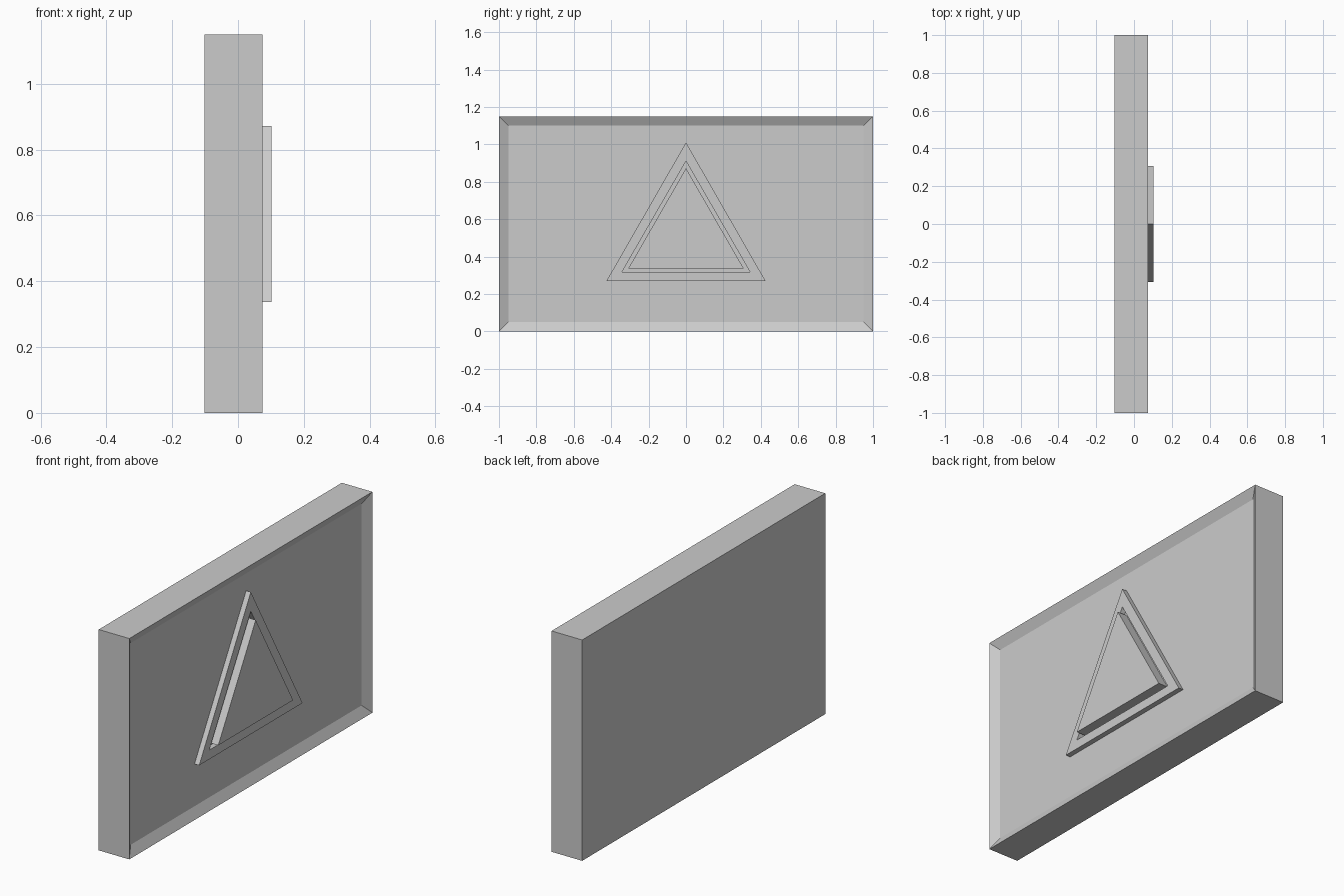
import bpy, bmesh

if "Cube" in bpy.data.objects:
    bpy.data.objects.remove(bpy.data.objects["Cube"])

FRONT, FLOOR, BACK, TIP = 0.074, 0.047, -0.102, 0.102


def finish(bm, name):
    bmesh.ops.recalc_face_normals(bm, faces=bm.faces)
    mesh = bpy.data.meshes.new(name)
    bm.to_mesh(mesh)
    bm.free()
    obj = bpy.data.objects.new(name, mesh)
    bpy.context.collection.objects.link(obj)
    return obj


def triangle(half_width, base, apex):
    return [(-half_width, base), (half_width, base), (0, apex)]


def prism(name, outer, x0, x1, inner=None):
    """Extrude a y-z outline along x, optionally with a matching hole."""
    bm = bmesh.new()
    n = len(outer)

    def loop(points, x):
        return [bm.verts.new((x, y, z)) for y, z in points]

    def bridge(a, b):
        for i in range(n):
            j = (i + 1) % n
            bm.faces.new((a[i], a[j], b[j], b[i]))

    back, front = loop(outer, x0), loop(outer, x1)
    bridge(back, front)
    if inner:
        hole_back, hole_front = loop(inner, x0), loop(inner, x1)
        bridge(front, hole_front)
        bridge(hole_front, hole_back)
        bridge(hole_back, back)
    else:
        bm.faces.new(front)
        bm.faces.new(back)
    return finish(bm, name)


# Slab with a shallow recessed panel leaving a thin border
bm = bmesh.new()
bmesh.ops.create_cube(bm, size=1)
bmesh.ops.scale(bm, vec=(FRONT - BACK, 2, 1.15), verts=bm.verts)
bmesh.ops.translate(bm, vec=((FRONT + BACK) / 2, 0, 0.575), verts=bm.verts)
bm.normal_update()
face = max(bm.faces, key=lambda f: f.calc_center_median().x)
bmesh.ops.inset_region(bm, faces=[face], thickness=0.05, use_even_offset=True)
bmesh.ops.translate(bm, vec=(FLOOR - FRONT, 0, 0), verts=face.verts)
finish(bm, "framed_slab")

# Raised triangular border, flush with the slab border
prism("triangle_border", triangle(0.425, 0.27, 1.01), FLOOR, FRONT,
      triangle(0.342, 0.318, 0.91))

# Solid triangle standing proud of the slab
prism("triangle_button", triangle(0.308, 0.337, 0.872), FLOOR, TIP)
